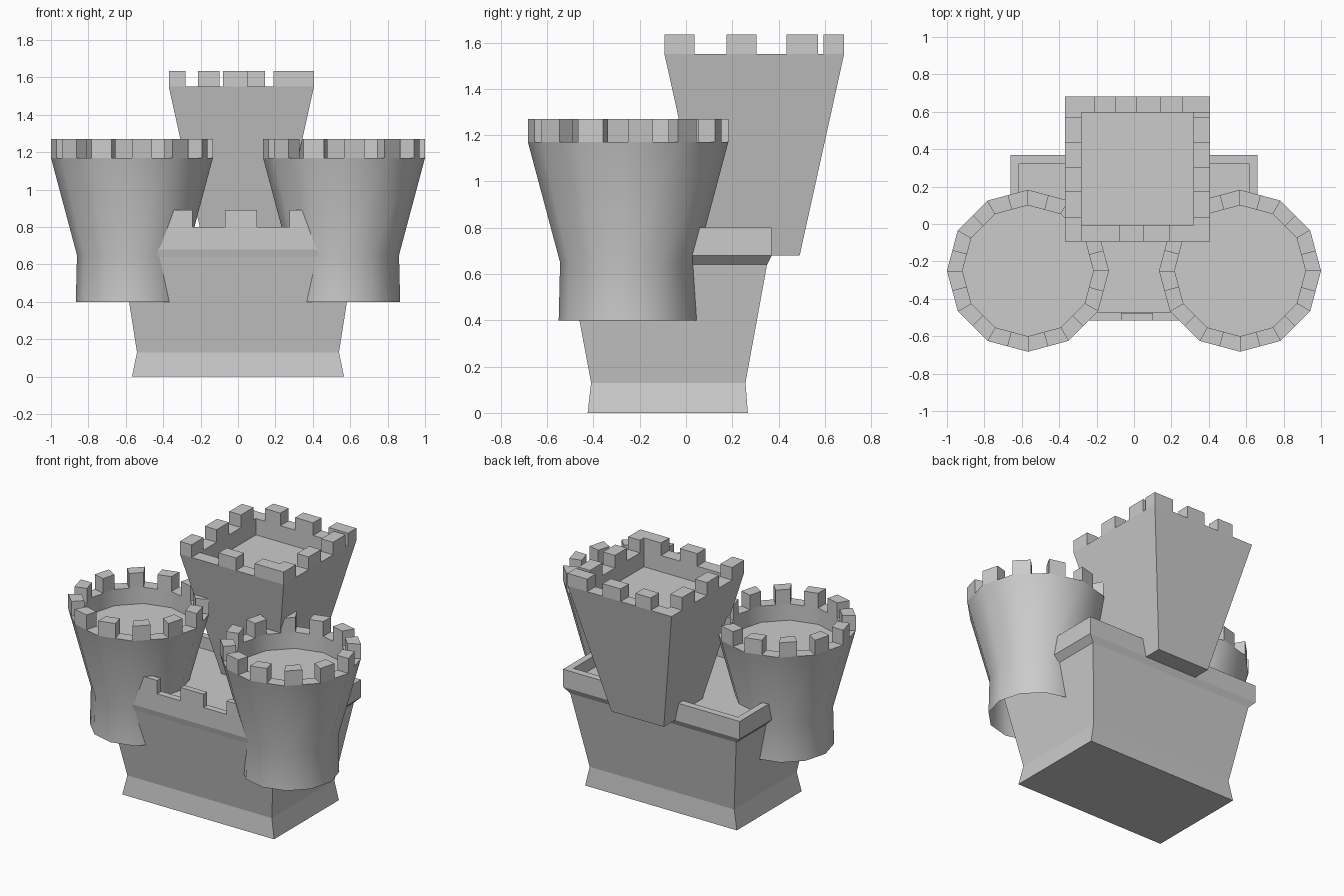
import bpy, bmesh, math

if "Cube" in bpy.data.objects:
    bpy.data.objects.remove(bpy.data.objects["Cube"])


def make_object(name, bm):
    bmesh.ops.recalc_face_normals(bm, faces=bm.faces)
    mesh = bpy.data.meshes.new(name)
    bm.to_mesh(mesh)
    bm.free()
    ob = bpy.data.objects.new(name, mesh)
    bpy.context.collection.objects.link(ob)
    return ob


def loft(name, rings, bottom=True):
    """Skin a list of rings; the last ring is always closed as a floor."""
    bm = bmesh.new()
    loops = [[bm.verts.new(p) for p in ring] for ring in rings]
    n = len(loops[0])
    for a, b in zip(loops, loops[1:]):
        for i in range(n):
            j = (i + 1) % n
            bm.faces.new((a[i], a[j], b[j], b[i]))
    bm.faces.new(loops[-1])
    if bottom:
        bm.faces.new(loops[0][::-1])
    ob = make_object(name, bm)
    if not bottom:  # open shell: make sure the outside faces out
        f = ob.data.polygons[0]
        cx = sum(p[0] for p in rings[0]) / n
        cy = sum(p[1] for p in rings[0]) / n
        if (f.center.x - cx) * f.normal.x + (f.center.y - cy) * f.normal.y < 0:
            ob.data.flip_normals()
    return ob


def rect(x0, x1, y0, y1, z):
    return [(x0, y0, z), (x1, y0, z), (x1, y1, z), (x0, y1, z)]


def polygon(cx, cy, r, z, n=12):
    return [(cx + r * math.cos(math.tau * i / n),
             cy + r * math.sin(math.tau * i / n), z) for i in range(n)]


def merlons(name, footprints, z0, z1):
    """One block per four-point footprint."""
    bm = bmesh.new()
    for fp in footprints:
        lo = [bm.verts.new((x, y, z0)) for x, y in fp]
        hi = [bm.verts.new((x, y, z1)) for x, y in fp]
        bm.faces.new(lo[::-1])
        bm.faces.new(hi)
        for i in range(4):
            j = (i + 1) % 4
            bm.faces.new((lo[i], lo[j], hi[j], hi[i]))
    return make_object(name, bm)


def box_print(x0, x1, y0, y1):
    return [(x0, y0), (x1, y0), (x1, y1), (x0, y1)]


# Gatehouse with flared parapet and sunken roof
loft("gatehouse", [
    rect(-0.567, 0.567, -0.425, 0.267, 0),
    rect(-0.54, 0.54, -0.41, 0.257, 0.13),
    rect(-0.62, 0.62, -0.505, 0.35, 0.64),
    rect(-0.66, 0.66, -0.515, 0.37, 0.68),
    rect(-0.66, 0.66, -0.515, 0.37, 0.80),
    rect(-0.615, 0.615, -0.47, 0.323, 0.80),
    rect(-0.615, 0.615, -0.47, 0.323, 0.72)])
merlons("gatehouse_merlons",
        [box_print(x, x + 0.172, -0.515, -0.475) for x in (-0.415, -0.07, 0.275)],
        0.80, 0.89)

# Square keep widening upwards
KX, KY = 0.018, 0.295


def square(h, z):
    return rect(KX - h, KX + h, KY - h, KY + h, z)


loft("keep", [square(0.196, 0.68), square(0.388, 1.55),
              square(0.30, 1.55), square(0.30, 1.44)])
x0, x1, y0, y1, t = KX - 0.388, KX + 0.388, KY - 0.388, KY + 0.388, 0.088
blocks = [box_print(a, b, y0, y0 + t) for a, b in ((-0.08, 0.05), (0.19, x1 - t))]
blocks += [box_print(a, b, y1 - t, y1) for a, b in ((-0.215, -0.1), (0.01, 0.145), (0.26, x1))]
for xa in (x0, x1 - t):
    blocks += [box_print(xa, xa + t, a, b) for a, b in ((y0, 0.037), (0.175, 0.305), (0.435, 0.57))]
merlons("keep_merlons", blocks, 1.55, 1.635)

# Two round corner towers, open underneath
CY, R, RI = -0.25, 0.433, 0.35
for side, cx in (("left", -0.567), ("right", 0.567)):
    tower = loft(side + "_tower", [
        polygon(cx, CY, 0.30, 0.40),
        polygon(cx, CY, 0.294, 0.65),
        polygon(cx, CY, R, 1.17),
        polygon(cx, CY, RI, 1.17),
        polygon(cx, CY, RI, 1.06)], bottom=False)
    bpy.ops.object.select_all(action='DESELECT')
    tower.select_set(True)
    bpy.context.view_layer.objects.active = tower
    bpy.ops.object.shade_smooth_by_angle(angle=math.radians(40))

    # Each merlon fills the first half of one side of the rim
    outer, inner = polygon(cx, CY, R, 0), polygon(cx, CY, RI, 0)
    prints = []
    for i in range(12):
        j = (i + 1) % 12
        fp = []
        for ring in (inner, outer):
            (ax, ay, _), (bx, by, _) = ring[i], ring[j]
            fp.append([(ax, ay), ((ax + bx) / 2, (ay + by) / 2)])
        prints.append([fp[0][0], fp[1][0], fp[1][1], fp[0][1]])
    merlons(side + "_tower_merlons", prints, 1.17, 1.27)
